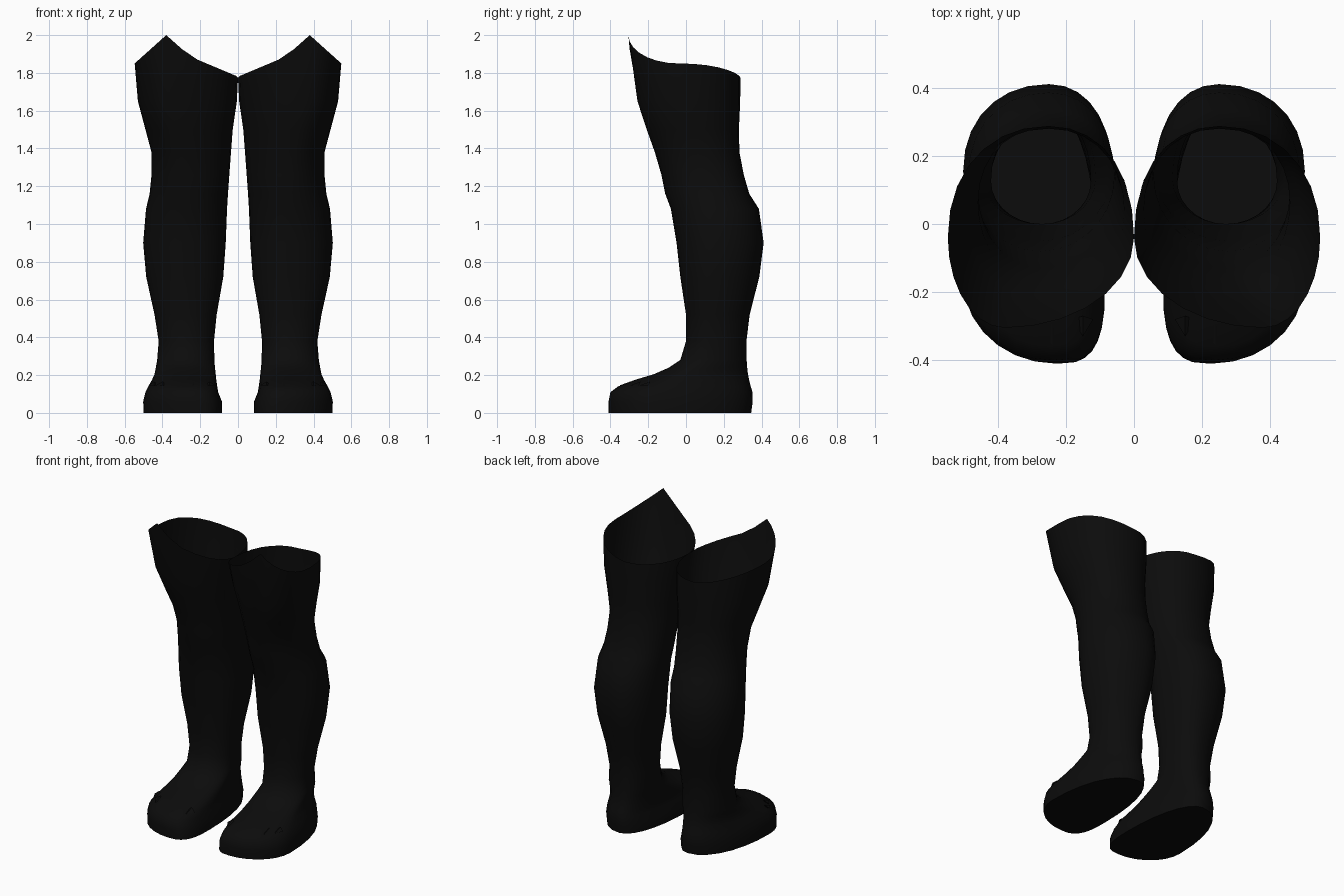
import bpy, bmesh, math

if "Cube" in bpy.data.objects:
    bpy.data.objects.remove(bpy.data.objects["Cube"])

black = bpy.data.materials.new("black fabric")
black.diffuse_color = (0.0035, 0.0035, 0.0035, 1)
black.use_nodes = True
black.node_tree.nodes["Principled BSDF"].inputs["Base Color"].default_value = black.diffuse_color

SEG = 28
RIM = 1.78
# z, inner x, outer x, front y, back y
RINGS = [
    (0.00, .085, .500, -.41, .345),
    (0.06, .085, .502, -.41, .353),
    (0.11, .105, .490, -.40, .352),
    (0.14, .110, .475, -.36, .343),
    (0.175, .115, .455, -.27, .334),
    (0.205, .118, .442, -.17, .328),
    (0.24, .122, .435, -.09, .324),
    (0.28, .125, .428, -.03, .321),
    (0.38, .127, .420, 0.00, .320),
    (0.52, .113, .442, 0.00, .337),
    (0.72, .078, .486, -.03, .388),
    (0.90, .065, .502, -.05, .411),
    (1.08, .058, .487, -.08, .386),
    (1.16, .053, .468, -.11, .335),
    (1.26, .046, .458, -.13, .306),
    (1.38, .037, .458, -.165, .283),
    (1.50, .028, .490, -.208, .280),
    (1.65, .006, .530, -.257, .287),
    (RIM, .000, .547, -.305, .288),
]
# centre lines by height: x of the frontmost point, y of the widest point
FRONT_X = [(0, .22), (.28, .27), (1.3, .275), (RIM, .38)]
WIDEST_Y = [(0, -.17), (.11, -.16), (.28, .12), (1.0, .16), (RIM, -.04)]
# rim height across the front
RIM_FRONT = [(0, 1.78), (.25, 1.885), (.38, 2.0), (.547, 1.85)]


def lerp_table(x, table):
    for (xa, va), (xb, vb) in zip(table, table[1:]):
        if x <= xb:
            return va + (vb - va) * (x - xa) / (xb - xa)
    return table[-1][1]


def ring_points(z, x0, x1, y0, y1):
    """Closed outline of four rounded quarters, counter-clockwise."""
    fx, ym = lerp_table(z, FRONT_X), lerp_table(z, WIDEST_Y)
    pts = []
    for i in range(SEG):
        a = 2 * math.pi * i / SEG
        c, s = math.cos(a), math.sin(a)
        front, inner = s < -1e-6, c < 0
        mid = fx if front else .25
        # squarer inner toe, slightly full back
        n = 2.0 if front else 2.15
        if front and inner and z < .16:
            n = 2.9
        x = mid + abs(c) ** (2 / n) * (x0 - mid if inner else x1 - mid)
        y = ym + abs(s) ** (2 / n) * (y0 - ym if front else y1 - ym)
        h = z
        if z == RIM:     # rim climbs to a point in front, dips at the back
            h = lerp_table(x, RIM_FRONT) if front else 1.775 + .075 * max(0, c) ** 1.3
        pts.append((x, y, h))
    return pts


def finish(name, bm, angle):
    mesh = bpy.data.meshes.new(name)
    bm.to_mesh(mesh)
    bm.free()
    mesh.materials.append(black)
    ob = bpy.data.objects.new(name, mesh)
    bpy.context.collection.objects.link(ob)
    bpy.ops.object.select_all(action='DESELECT')
    ob.select_set(True)
    bpy.context.view_layer.objects.active = ob
    bpy.ops.object.shade_smooth_by_angle(angle=math.radians(angle))
    ob.modifiers.new("other side", 'MIRROR').use_mirror_merge = False


# Leg: open-topped hollow shell with a flat sole
bm = bmesh.new()
loops = [[bm.verts.new(p) for p in ring_points(*r)] for r in RINGS]
for lo, hi in zip(loops, loops[1:]):
    for i in range(SEG):
        j = (i + 1) % SEG
        bm.faces.new((lo[i], lo[j], hi[j], hi[i]))
bm.faces.new(loops[0][::-1])
finish("stocking_legs", bm, 50)

# Toe folds: small creased flaps over the toes (x, y, half width)
bm = bmesh.new()
for x, y, w in [(.24, -.325, .05), (.40, -.27, .035), (.445, -.22, .025), (.15, -.30, .03)]:
    tip = bm.verts.new((x, y - .03, .144))
    left = bm.verts.new((x - w, y + .02, .146))
    right = bm.verts.new((x + w, y + .02, .146))
    top = bm.verts.new((x, y + .03, .166))
    for f in ((tip, right, top), (tip, top, left), (left, top, right), (tip, left, right)):
        bm.faces.new(f)
finish("toe_folds", bm, 30)
